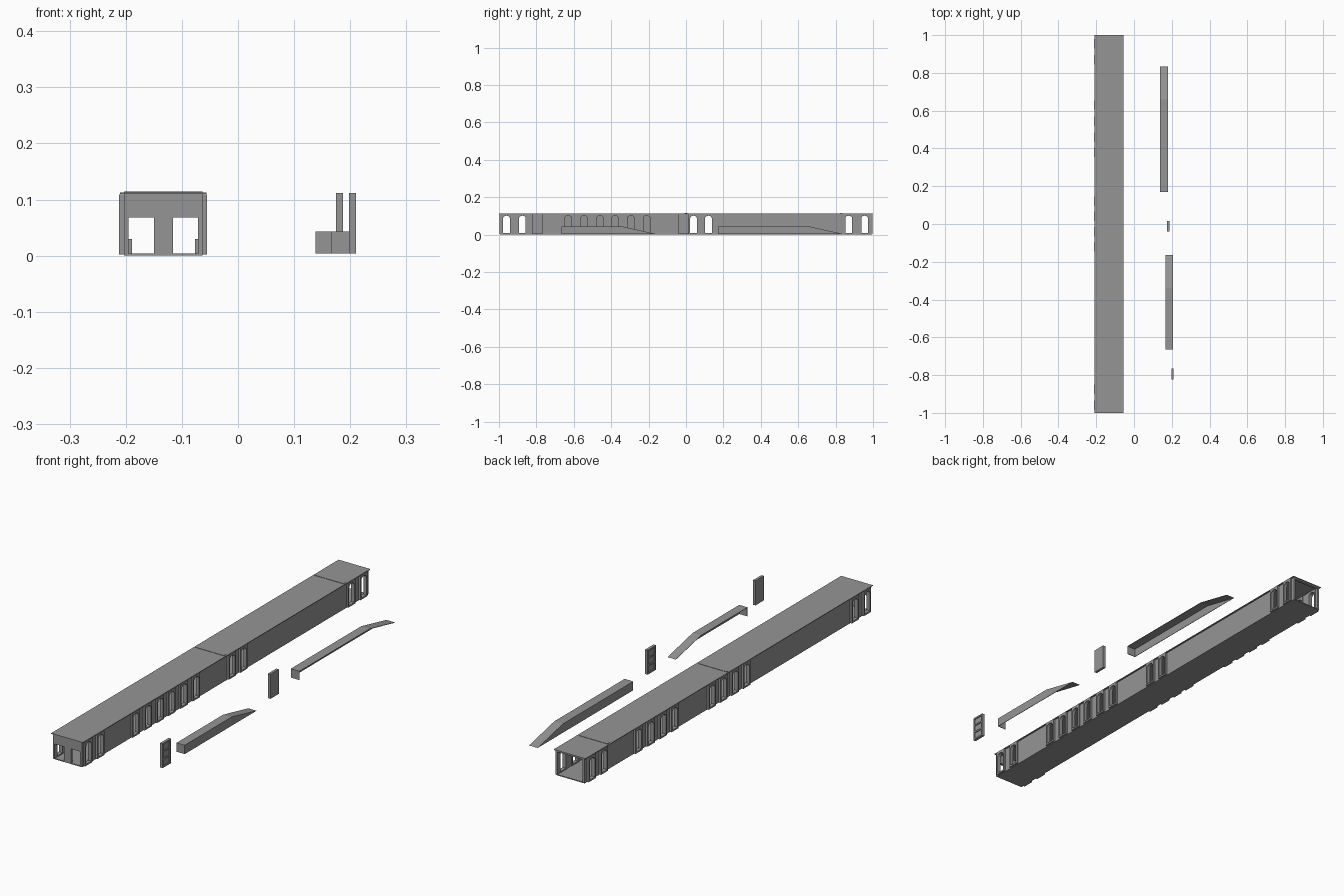
import bpy, bmesh, math
from mathutils import Matrix

if "Cube" in bpy.data.objects:
    bpy.data.objects.remove(bpy.data.objects["Cube"])

XL, XR = -0.203, -0.063            # outer faces of the long walls
ENDS = [-0.96, -0.875, 0.04, 0.12, 0.87, 0.955]
RIGHT = ENDS + [-0.63, -0.545, -0.46, -0.38, -0.295, -0.21]
LEFT = ENDS + [0.63, 0.545, 0.46, 0.38, -0.04, -0.12]

dark = bpy.data.materials.new("dark_grey")
dark.diffuse_color = (0.3, 0.3, 0.3, 1)
dark.use_nodes = True
dark.node_tree.nodes["Principled BSDF"].inputs["Base Color"].default_value = dark.diffuse_color


def box(name, x0, x1, y0, y1, z0, z1):
    bm = bmesh.new()
    bmesh.ops.create_cube(bm, size=1)
    for v in bm.verts:
        v.co = ((x0 + x1) / 2 + v.co.x * (x1 - x0),
                (y0 + y1) / 2 + v.co.y * (y1 - y0),
                (z0 + z1) / 2 + v.co.z * (z1 - z0))
    me = bpy.data.meshes.new(name)
    bm.to_mesh(me)
    bm.free()
    me.materials.append(dark)
    ob = bpy.data.objects.new(name, me)
    bpy.context.collection.objects.link(ob)
    return ob


def rect(a, b, c, d):
    return [(a, c), (b, c), (b, d), (a, d)]


def arch(c, hw, z0, top, n=8):
    """Door-like outline with a round top."""
    pts = [(c - hw, z0), (c + hw, z0)]
    rise = hw * 0.8
    for i in range(n + 1):
        t = math.pi * i / n
        pts.append((c + hw * math.cos(t), top - rise + rise * math.sin(t)))
    return pts


def plate(name, loops, axis, lo, hi):
    """Filled outline with holes, standing across the x or y axis."""
    cu = bpy.data.curves.new(name, 'CURVE')
    cu.dimensions = '2D'
    cu.fill_mode = 'BOTH'
    cu.extrude = (hi - lo) / 2
    for pts in loops:
        s = cu.splines.new('POLY')
        s.points.add(len(pts) - 1)
        for p, q in zip(s.points, pts):
            p.co = (q[0], q[1], 0, 1)
        s.use_cyclic_u = True
    cu.materials.append(dark)
    ob = bpy.data.objects.new(name, cu)
    bpy.context.collection.objects.link(ob)
    mid = (lo + hi) / 2
    if axis == 'x':
        ob.matrix_world = Matrix(((0, 0, 1, mid), (1, 0, 0, 0), (0, 1, 0, 0), (0, 0, 0, 1)))
    else:
        ob.matrix_world = Matrix(((1, 0, 0, 0), (0, 0, -1, mid), (0, 1, 0, 0), (0, 0, 0, 1)))
    bpy.ops.object.select_all(action='DESELECT')
    ob.select_set(True)
    bpy.context.view_layer.objects.active = ob
    bpy.ops.object.convert(target='MESH')
    bpy.ops.object.shade_flat()
    return bpy.context.view_layer.objects.active


# floor and roof
box("floor", XL, XR, -0.995, 0.995, 0, 0.004)
box("roof", -0.210, -0.056, -1, 1, 0.110, 0.113)
for y in (0.0, 0.83):
    box("roof_joint", XL, XR, y - 0.007, y + 0.007, 0.112, 0.1145)

# long walls with arched openings and projecting surrounds
for side, x0, x1, openings, f0, f1 in (
        ("left", XL, XL + 0.006, LEFT, -0.2125, XL + 0.008),
        ("right", XR - 0.006, XR, RIGHT, XR - 0.008, -0.055)):
    holes = [arch(c, 0.018, 0.009, 0.101) for c in openings]
    plate(side + "_wall", [rect(-0.995, 0.995, 0.003, 0.111)] + holes, 'x', x0, x1)
    for c, h in zip(openings, holes):
        plate(side + "_window_surround",
              [rect(c - 0.025, c + 0.025, 0.002, 0.1095), h], 'x', f0, f1)

# front wall with two doorways, and open rear end
plate("front_wall", [[(XL, 0.002), (-0.195, 0.002), (-0.195, 0.068), (-0.150, 0.068),
                      (-0.150, 0.002), (-0.116, 0.002), (-0.116, 0.068), (-0.071, 0.068),
                      (-0.071, 0.002), (XR, 0.002), (XR, 0.111), (XL, 0.111)]],
      'y', -0.997, -0.985)
plate("rear_frame", [[(XL, 0.002), (-0.195, 0.002), (-0.195, 0.104), (-0.071, 0.104),
                      (-0.071, 0.002), (XR, 0.002), (XR, 0.111), (XL, 0.111)]],
      'y', 0.985, 0.997)

# low fittings against the inner walls
for y in (-0.78, -0.72):
    box("left_wall_fitting", XL + 0.005, -0.189, y - 0.01, y + 0.01, 0.003, 0.03)
    box("right_wall_fitting", -0.077, XR - 0.005, y - 0.01, y + 0.01, 0.003, 0.03)


def cover(name, x0, x1, y0, yk, y1, wall_x):
    """Low sloping cover: top sheet, one long side and the blunt end."""
    t, z0, z1 = 0.002, 0.004, 0.043
    plate(name + "_top", [[(y0, z1), (y0, z1 - t), (yk, z1 - t), (y1 - 0.006, z0),
                           (y1, z0), (yk, z1)]], 'x', x0, x1)
    plate(name + "_side", [[(y0, z0), (y1 - 0.003, z0), (yk, z1 - t / 2), (y0, z1 - t / 2)]],
          'x', wall_x, wall_x + t)
    box(name + "_end", x0, x1, y0, y0 + t, z0, z1 - t / 2)


# two separate sloping covers, opposite handed
cover("long_cover", 0.138, 0.180, 0.17, 0.66, 0.835, 0.138)
cover("short_cover", 0.166, 0.206, -0.665, -0.34, -0.165, 0.204)

# two loose door panels with raised frames
for name, x0, x1, y, sign in (("middle_door", 0.175, 0.187, -0.012, -1),
                              ("front_door", 0.198, 0.210, -0.795, 1)):
    back = (x0 + 0.004, x1) if sign < 0 else (x0, x1 - 0.004)
    face = (x0, x0 + 0.005) if sign < 0 else (x1 - 0.005, x1)
    box(name + "_slab", *back, y - 0.029, y + 0.029, 0.004, 0.112)
    panes = [rect(y - 0.022, y + 0.022, z, z + 0.027) for z in (0.011, 0.045, 0.078)]
    plate(name + "_frame", [rect(y - 0.029, y + 0.029, 0.004, 0.112)] + panes, 'x', *face)
